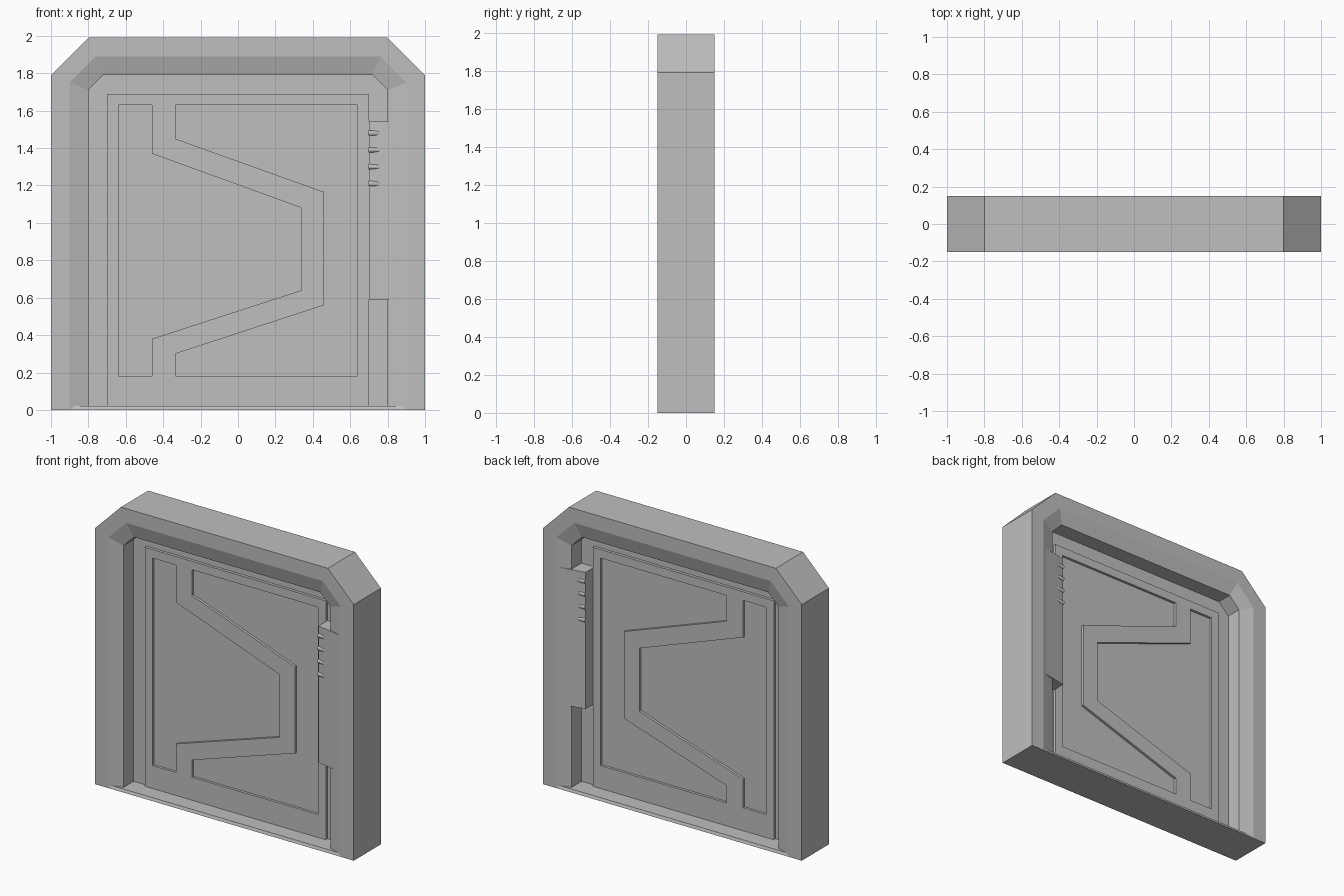
import bpy, bmesh, math

if "Cube" in bpy.data.objects:
    bpy.data.objects.remove(bpy.data.objects["Cube"])

grey = bpy.data.materials.new("door_grey")
grey.diffuse_color = (0.52, 0.52, 0.52, 1)
grey.use_nodes = True
grey.node_tree.nodes["Principled BSDF"].inputs["Base Color"].default_value = grey.diffuse_color


def loft(name, loops):
    """Join equal-length closed loops with quads and cap both ends."""
    bm = bmesh.new()
    rings = [[bm.verts.new(p) for p in loop] for loop in loops]
    n = len(rings[0])
    for a, b in zip(rings, rings[1:]):
        for i in range(n):
            j = (i + 1) % n
            bm.faces.new((a[i], a[j], b[j], b[i]))
    bm.faces.new(rings[0][::-1])
    bm.faces.new(rings[-1])
    bmesh.ops.recalc_face_normals(bm, faces=bm.faces)
    mesh = bpy.data.meshes.new(name)
    bm.to_mesh(mesh)
    bm.free()
    mesh.materials.append(grey)
    ob = bpy.data.objects.new(name, mesh)
    bpy.context.collection.objects.link(ob)
    return ob


def at_y(pts, y):
    return [(x, y, z) for x, z in pts]


def at_z(pts, z):
    return [(x, y, z) for x, y in pts]


def arch(half, top, cut):
    """Arch outline with cut corners, left foot to right foot."""
    left = [(-half, 0), (-half, top - cut), (-half + cut, top)]
    return left + [(-x, z) for x, z in reversed(left)]


# Frame: bevelled section swept along the arch
outer, middle, inner = arch(1, 1.99, 0.2), arch(0.9, 1.89, 0.14), arch(0.8, 1.79, 0.08)
sections = []
for o, m, i in zip(outer, middle, inner):
    sections.append([(p[0], y, p[1]) for p, y in
                     ((o, -0.15), (m, -0.15), (i, -0.12), (i, 0.12), (m, 0.15), (o, 0.15))])
loft("frame", sections)

# Thin recessed web around the leaves
loft("inner_web", [at_y(inner, -0.01), at_y(inner, 0.01)])


# Threshold plate following the frame bevel
def sill(w, d):
    return [(-w, -d), (w, -d), (0.8, -0.12), (0.8, 0.12),
            (w, d), (-w, d), (-0.8, 0.12), (-0.8, -0.12)]


loft("threshold", [at_z(sill(0.9, 0.15), 0), at_z(sill(0.875, 0.1425), 0.02)])


# Door leaves with a sunken panel on both sides
def leaf(name, rim, panel):
    loft(name, [at_y(panel, -0.012), at_y(panel, -0.03), at_y(rim, -0.03),
                at_y(rim, 0.03), at_y(panel, 0.03), at_y(panel, 0.012)])


seam = [(-0.4, 1.69), (-0.4, 1.41), (0.4, 1.12), (0.4, 0.6), (-0.4, 0.34), (-0.4, 0.02)]
leaf("left_leaf",
     seam + [(-0.7, 0.02), (-0.7, 1.69)],
     [(-0.46, 1.63), (-0.46, 1.37), (0.34, 1.08), (0.34, 0.64),
      (-0.46, 0.38), (-0.46, 0.18), (-0.64, 0.18), (-0.64, 1.63)])
leaf("right_leaf",
     seam + [(0.7, 0.02), (0.7, 1.69)],
     [(-0.335, 1.63), (-0.335, 1.45), (0.46, 1.165), (0.46, 0.56),
      (-0.335, 0.3), (-0.335, 0.18), (0.64, 0.18), (0.64, 1.63)])

# Lock housing in the right jamb, seen on both sides
housing = [(0.7, -0.11), (0.88, -0.144), (0.88, 0.144), (0.7, 0.11)]
loft("lock_housing", [at_z(housing, 0.59), at_z(housing, 1.545)])

# Small ridges on the housing edge
for side in (-1, 1):
    for k in range(4):
        z0 = 1.48 - 0.09 * k
        ring = [(side * 0.11 + 0.012 * math.cos(a * math.tau / 12),
                 z0 + 0.014 * math.sin(a * math.tau / 12)) for a in range(12)]
        loft("lock_ridge", [[(x, y, z) for y, z in ring] for x in (0.699, 0.765)])
